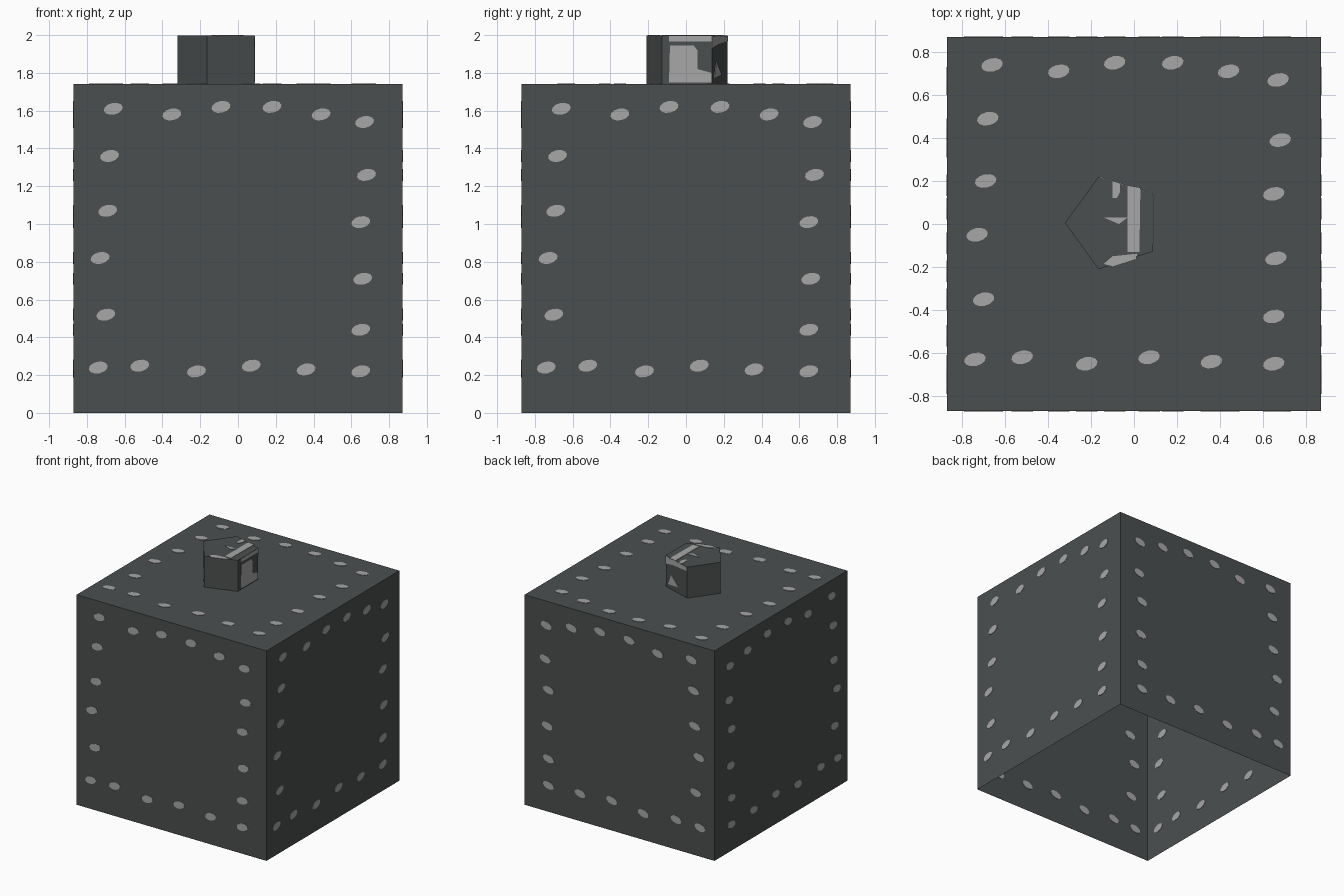
import bpy, bmesh, math
from mathutils import Vector

if "Cube" in bpy.data.objects:
    bpy.data.objects.remove(bpy.data.objects["Cube"])

H = 0.87          # half width of the box
T = 0.003         # half thickness of the painted plates


def material(name, rgb):
    m = bpy.data.materials.new(name)
    m.diffuse_color = (*rgb, 1)
    m.use_nodes = True
    m.node_tree.nodes["Principled BSDF"].inputs["Base Color"].default_value = m.diffuse_color
    return m


DARK = material("dark grey", (0.071, 0.078, 0.078))
LIGHT = material("light grey", (0.39, 0.39, 0.39))


def finish(bm, name, mat):
    bmesh.ops.recalc_face_normals(bm, faces=bm.faces)
    me = bpy.data.meshes.new(name)
    bm.to_mesh(me)
    bm.free()
    me.materials.append(mat)
    ob = bpy.data.objects.new(name, me)
    bpy.context.collection.objects.link(ob)
    return ob


def plate(bm, pts, origin, u, v):
    """Thin prism from a 2D outline, straddling the sheet so it shows on both sides."""
    o, u, v = Vector(origin), Vector(u).normalized(), Vector(v)
    n = u.cross(v) * T
    lo, hi = ([bm.verts.new(o + u * a + v * b + n * s) for a, b in pts] for s in (-1, 1))
    bm.faces.new(lo[::-1])
    bm.faces.new(hi)
    for i in range(len(pts)):
        j = (i + 1) % len(pts)
        bm.faces.new((lo[i], lo[j], hi[j], hi[i]))


# box shell, open underneath
bm = bmesh.new()
bmesh.ops.create_cube(bm, size=2 * H)
bmesh.ops.translate(bm, verts=bm.verts, vec=(0, 0, H))
bm.faces.ensure_lookup_table()
bottom = [f for f in bm.faces if f.calc_center_median().z < 0.01]
bmesh.ops.delete(bm, geom=bottom, context='FACES_ONLY')
finish(bm, "box_shell", DARK)

# five-sided knob on the lid
CX, R = -0.095, 0.226
ring = [Vector((CX + R * math.cos(math.radians(36 + 72 * i)),
                0.005 + R * math.sin(math.radians(36 + 72 * i)), 0)) for i in range(5)]
bm = bmesh.new()
lo = [bm.verts.new((p.x, p.y, 2 * H)) for p in ring]
hi = [bm.verts.new((p.x, p.y, 2.0 - T)) for p in ring]
bm.faces.new(hi)
bm.faces.new(lo[::-1])
for i in range(5):
    j = (i + 1) % 5
    bm.faces.new((lo[i], lo[j], hi[j], hi[i]))
finish(bm, "top_knob", DARK)

# rivets: the same tilted ovals on the lid and all four walls
SPOTS = [(-.66, 1.61), (-.35, 1.58), (-.09, 1.62), (.18, 1.62), (.44, 1.58), (.67, 1.54),
         (.68, 1.26), (.65, 1.01), (.66, .71), (.65, .44), (.65, .22),
         (.36, .23), (.07, .25), (-.22, .22), (-.52, .25), (-.74, .24),
         (-.70, .52), (-.73, .82), (-.69, 1.07), (-.68, 1.36)]


def oval(cx, cy, a=0.051, b=0.031, tilt=math.radians(12), n=12):
    c, s = math.cos(tilt), math.sin(tilt)
    for k in range(n):
        t = math.tau * k / n
        x, y = a * math.cos(t), b * math.sin(t)
        yield cx + x * c - y * s, cy + x * s + y * c


X, Y, Z = (1, 0, 0), (0, 1, 0), (0, 0, 1)
SIDES = {"front": ((0, -H, 0), X, Z), "back": ((0, H, 0), X, Z),
         "right": ((H, 0, 0), Y, Z), "left": ((-H, 0, 0), Y, Z),
         "lid": ((0, -H, 2 * H), X, Y)}
for side, frame in SIDES.items():
    bm = bmesh.new()
    for x, z in SPOTS:
        plate(bm, list(oval(x, z)), *frame)
    finish(bm, side + "_rivets", LIGHT)

# worn light patches on the knob
bm = bmesh.new()
top = ((0, 0, 2.0 - T), X, Y)
for pts in ([(-.10, .12), (-.08, .12), (-.065, .15), (-.065, .19), (-.10, .20)],
            [(-.03, -.13), (.025, -.13), (.03, .17), (-.03, .18)],
            [(-.14, .03), (-.07, .00), (-.03, .03)],
            [(-.14, -.185), (-.10, -.15), (.015, -.138), (.01, -.165), (-.10, -.20)]):
    plate(bm, pts, *top)
wall = ((ring[0].x, 0, 0), Y, Z)
for pts in ([(-.09, 1.75), (.06, 1.75), (.06, 1.92), (.04, 1.945), (-.085, 1.945)],
            [(-.09, 1.967), (.135, 1.967), (.135, 1.995), (-.09, 1.995)],
            [(.062, 1.75), (.135, 1.75), (.135, 1.80), (.062, 1.82)]):
    plate(bm, pts, *wall)
slant = (ring[0], ring[1] - ring[0], Z)
for pts in ([(0, 1.93), (.10, 1.95), (.26, 1.965), (.26, 1.995), (0, 1.995)],
            [(.03, 1.77), (.16, 1.79), (.07, 1.86)]):
    plate(bm, pts, *slant)
finish(bm, "knob_patches", LIGHT)
